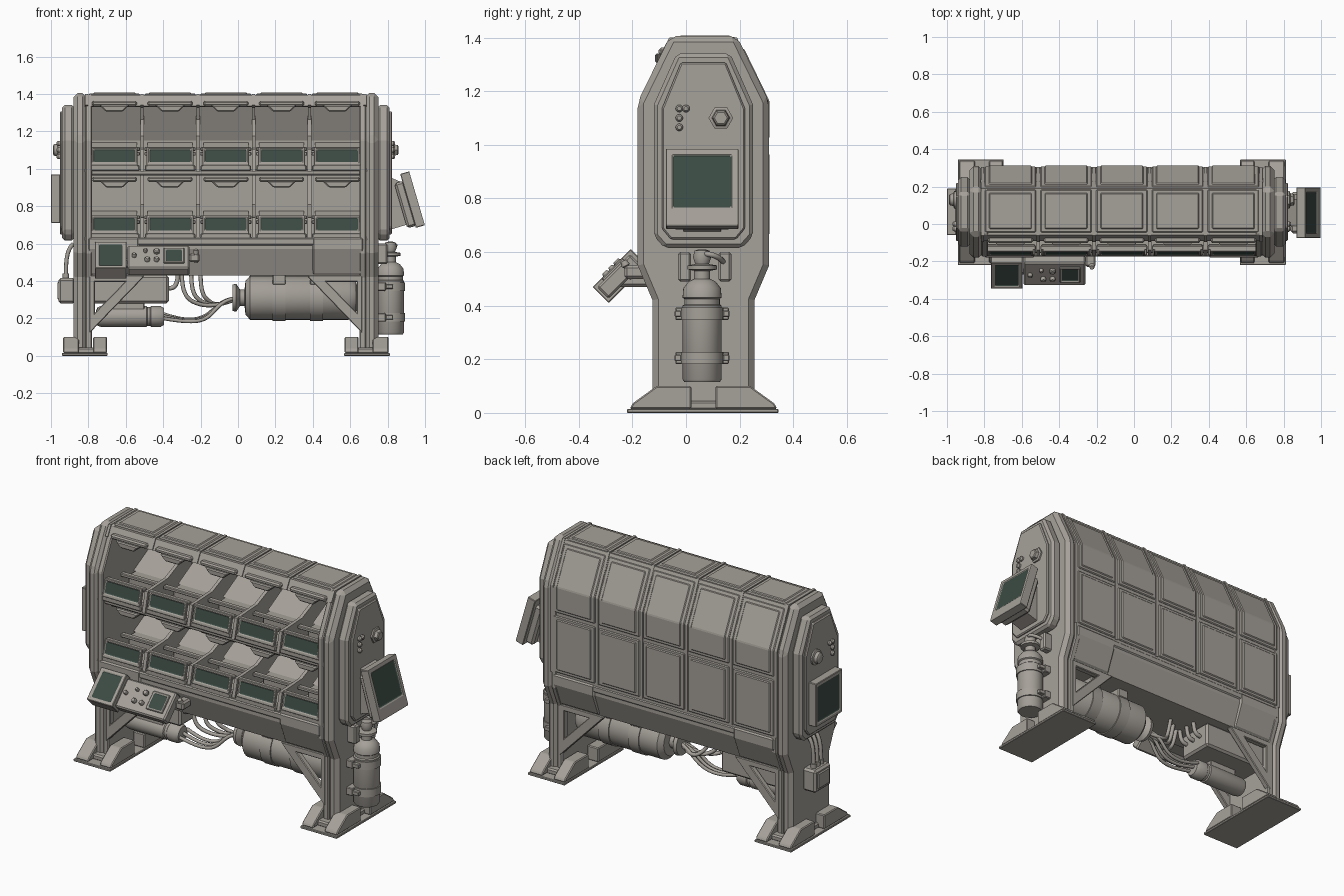
import bpy, bmesh, math
from mathutils import Matrix, Vector

if "Cube" in bpy.data.objects:
    bpy.data.objects.remove(bpy.data.objects["Cube"])

def material(name, col):
    m = bpy.data.materials.new(name)
    m.diffuse_color = (*col, 1)
    m.use_nodes = True
    m.node_tree.nodes["Principled BSDF"].inputs["Base Color"].default_value = m.diffuse_color
    return m

GREY = material("warm grey metal", (0.38, 0.355, 0.32))
GLASS = material("dark green glass", (0.045, 0.07, 0.058))
XC, YC = -0.065, 0.065                      # centre of the hull
BAYS = [XC + (i - 2) * 0.298 for i in range(5)]
SIDES = ((-1, "left"), (1, "right"))

def finish(name, bm, bev=0.0, smooth=False, segs=1):
    bmesh.ops.recalc_face_normals(bm, faces=bm.faces)
    me = bpy.data.meshes.new(name)
    bm.to_mesh(me)
    bm.free()
    me.materials.append(GREY)
    me.materials.append(GLASS)
    ob = bpy.data.objects.new(name, me)
    bpy.context.collection.objects.link(ob)
    if bev:
        b = ob.modifiers.new("edge", 'BEVEL')
        b.width, b.segments = bev, segs
        b.limit_method, b.angle_limit = 'ANGLE', math.radians(25)
    if smooth:
        bpy.ops.object.select_all(action='DESELECT')
        bpy.context.view_layer.objects.active = ob
        ob.select_set(True)
        bpy.ops.object.shade_smooth_by_angle(angle=math.radians(35))
    return ob

def box(name, x, y, z, bev=0.0, M=None):
    bm = bmesh.new()
    bmesh.ops.create_cube(bm, size=1)
    for v in bm.verts:
        v.co = Vector([(r[0] + r[1]) / 2 + c * (r[1] - r[0]) for r, c in zip((x, y, z), v.co)])
    if M:
        bm.transform(M)
    return finish(name, bm, bev)

def prism(name, pts, a, b, axis='x', bev=0.0):
    """Extrude a (y,z) profile along x, or an (x,z) profile along y."""
    bm = bmesh.new()
    f = bm.faces.new([bm.verts.new((a, p, q) if axis == 'x' else (p, a, q)) for p, q in pts])
    ext = bmesh.ops.extrude_face_region(bm, geom=[f])['geom']
    d = (b - a, 0, 0) if axis == 'x' else (0, b - a, 0)
    bmesh.ops.translate(bm, vec=d, verts=[g for g in ext if isinstance(g, bmesh.types.BMVert)])
    return finish(name, bm, bev)

def lathe(name, prof, loc, axis, n=32):
    """Turn (radius, height) points around an axis through loc."""
    bm = bmesh.new()
    rings = [[bm.verts.new((r * math.cos(2 * math.pi * k / n), r * math.sin(2 * math.pi * k / n), h))
              for k in range(n)] for r, h in prof]
    for p, q in zip(rings, rings[1:]):
        for k in range(n):
            bm.faces.new((p[k], p[(k + 1) % n], q[(k + 1) % n], q[k]))
    bm.faces.new(rings[0])
    bm.faces.new(rings[-1])
    bm.transform(Matrix.Translation(loc) @ Vector(axis).to_track_quat('Z', 'Y').to_matrix().to_4x4())
    return finish(name, bm, smooth=True)

def tube(name, pts, r):
    cu = bpy.data.curves.new(name, 'CURVE')
    cu.dimensions, cu.bevel_depth, cu.bevel_resolution = '3D', r, 2
    s = cu.splines.new('NURBS')
    s.points.add(len(pts) - 1)
    for p, c in zip(s.points, pts):
        p.co = (*c, 1)
    s.use_endpoint_u, s.order_u, s.resolution_u = True, min(4, len(pts)), 6
    cu.materials.append(GREY)
    bpy.context.collection.objects.link(bpy.data.objects.new(name, cu))

def frame(right, up, loc):
    r, u = Vector(right).normalized(), Vector(up).normalized()
    return Matrix.Translation(loc) @ Matrix((r, u, r.cross(u))).transposed().to_4x4()

def monitor(name, M, w, h, d, rim, chin=0.0, bev=0.006):
    """Box with an inset dark screen on its local +z face."""
    bm = bmesh.new()
    bmesh.ops.create_cube(bm, size=1)
    for v in bm.verts:
        v.co = Vector((v.co.x * w, v.co.y * h, (v.co.z - 0.5) * d))
    bm.normal_update()
    top = max(bm.faces, key=lambda f: f.normal.z)
    bmesh.ops.inset_region(bm, faces=[top], thickness=rim)
    for v in top.verts:
        if v.co.y < 0:
            v.co.y += chin
    bmesh.ops.inset_region(bm, faces=[top], thickness=0.004, depth=-0.006)
    top.material_index = 1
    bm.transform(M)
    return finish(name, bm, bev)

# End plates with legs, side housings, feet, gussets
plate = [(-.125, .01), (-.125, .42), (-.18, .55), (-.18, 1.16), (-.06, 1.405),
         (.19, 1.405), (.31, 1.16), (.31, .55), (.255, .42), (.255, .01)]
house = [(-.12, .66), (-.12, 1.15), (-.035, 1.34), (.165, 1.34), (.25, 1.15), (.25, .66), (.21, .615), (-.08, .615)]
inner = [(YC + (y - YC) * .84, .975 + (z - .975) * .91) for y, z in house]
for s, n in SIDES:
    X = lambda d: XC + s * d
    prism(n + "_end_plate", plate, X(.745), X(.815), bev=.022)
    prism(n + "_inner_rim", [(YC + (y - YC) * .97, z * .995) for y, z in plate], X(.715), X(.75), bev=.006)
    prism(n + "_side_housing", house, X(.81), X(.875), bev=.014)
    prism(n + "_housing_cover", inner, X(.87), X(.888), bev=.006)
    box(n + "_foot_plate", sorted((X(.632), X(.877))), (-.22, .345), (0, .015), .003)
    for a, b in ((.635, .71), (.785, .87)):
        for m in (0, 1):
            w = [(-.21, .015), (-.2, .035), (-.11, .1), (.02, .1), (.02, .015)]
            prism(n + "_foot_wedge", [(2 * YC - y if m else y, z) for y, z in w], X(a), X(b), bev=.005)
    box(n + "_foot_block", sorted((X(.7), X(.83))), (-.16, .29), (.01, .045), .008)
    for y0, y1 in ((-.122, -.088), (.218, .252)):
        bars = [[(.73, .12), (.435, .425), (.51, .425), (.73, .2)], [(.73, .43), (.435, .43), (.47, .395), (.73, .395)],
                [(.73, .12), (.7, .15), (.7, .42), (.73, .42)]]
        for bar in bars:
            prism(n + "_gusset_bar", [(X(p), q) for p, q in bar], y0, y1, 'y', .004)

# Main hull: lower beam, open-fronted shell
beam = [(-.178, .635), (-.178, .57), (-.122, .43), (.252, .43), (.308, .57), (.308, .635)]
prism("lower_beam", [(YC + (y - YC) * .96, z) for y, z in beam], XC - .74, XC + .74)
box("beam_ledge", (XC - .73, XC + .73), (-.175, .305), (.585, .635), .012)
for s, n in SIDES:
    prism(n + "_beam_fairing", beam, XC + s * .46, XC + s * .74, bev=.012)
prism("hull_shell", [(-.09, 1.335), (-.06, 1.393), (.19, 1.393), (.3, 1.16), (.3, .62), (.275, .62),
                     (.275, 1.15), (.175, 1.37), (-.045, 1.37), (-.07, 1.33)], XC - .74, XC + .74)
box("middle_shelf", (XC - .74, XC + .74), (-.155, .29), (.965, .995), .006)

# Dividers and ribs between bays
for i in range(6):
    x = XC + (i - 2.5) * .298
    for z0 in (.63, .995):
        rib = [(-.168, z0 - .01), (-.14, z0 + .11), (.05, z0 + .12), (.19, z0 + .18), (.225, z0 + .335),
               (.28, z0 + .15), (.28, z0)]
        prism("bay_divider", rib, x - .01, x + .01)
    prism("roof_rib", [(-.095, 1.34), (-.062, 1.4), (.19, 1.4), (.304, 1.16), (.304, .64), (.26, .64), (.26, 1.15),
                       (.17, 1.355), (-.045, 1.355), (-.07, 1.325)], x - .008, x + .008)

# Bays: outer panels, trays, screens, lamps
up = (0, .25, .97)
for x in BAYS:
    for w, t in ((.137, 0), (.115, .005)):
        e = .018 if t else 0
        box("roof_panel", (x - w, x + w), (-.045 + e, .185 - e), (1.38, 1.402 + t), .006)
        prism("upper_back_panel", [(.202 + t + e / 2, 1.378 - e), (.307 + t, 1.162), (.307 + t, 1.005 + e),
                                   (.285, 1.005 + e), (.285, 1.155), (.185 + e / 2, 1.37 - e)], x - w, x + w, bev=.005)
        box("lower_back_panel", (x - w, x + w), (.285, .307 + t), (.645 + e, .985 - e), .005)
    for z0, top in ((.635, .965), (1.0, 1.37)):
        monitor("tray_front", frame((1, 0, 0), up, (x, -.16, z0 + .066)), .25, .105, .022, .018, .008, .004)
        box("tray_lower_lip", (x - .135, x + .135), (-.17, -.11), (z0 - .012, z0 + .02), .006)
        box("tray_top_bar", (x - .137, x + .137), (-.14, -.115), (z0 + .095, z0 + .115), .004)
        box("tray_floor_step", (x - .115, x + .115), (.06, .27), (z0 - .01, z0 + .06), .01)
        box("tray_cross_bar", (x - .137, x + .137), (.0, .03), (z0 + .07, z0 + .09), .004)
        prism("tray_back_slope", [(.12, z0 + .06), (.27, z0 + .14), (.28, z0 + .06)], x - .12, x + .12)
        y = -.09
        box("lamp_bar", (x - .12, x + .12), (y - .012, y + .05), (top - .035, top - .008), .008)
        prism("lamp_head", [(x - .08, top - .03), (x + .08, top - .03), (x + .045, top - .065), (x - .045, top - .065)],
              y - .025, y + .05, 'y', .006)

# Side screens, knobs
tilt = frame((0, 1, 0), (-.28, 0, .96), (.957, .06, .842))
monitor("right_screen", tilt, .27, .3, .05, .035, .045)
box("right_screen_back", (-.11, .11), (-.14, .11), (-.095, -.04), .012, tilt)
prism("right_screen_mount", [(.8, .67), (.8, .96), (.87, .93), (.9, .7)], -.01, .13, 'y')
flat = frame((0, -1, 0), (0, 0, 1), (-1.0, YC, .84))
monitor("left_screen", flat, .25, .26, .05, .03)
for s, n in SIDES:
    x0 = XC + s * .885
    lathe(n + "_main_knob", [(.046, 0), (.046, .012), (.034, .016), (.03, .034), (.024, .038)], (x0, .13, 1.1), (s, 0, 0), 6 if s > 0 else 16)
    for y, z in ((-.025, 1.135), (-.025, 1.1), (-.025, 1.065), (.0, 1.135)):
        lathe(n + "_small_knob", [(.014, 0), (.014, .012), (.008, .02)], (x0, y, z), (s, 0, 0), 12)

# Front console on an arm
def desk(x, z=0.0):
    return frame((1, 0, 0), (0, 1, 1), (x, -.272 - z * .7, .535 + z * .7))
monitor("console_screen", desk(-.68, .008), .17, .2, .085, .028)
box("console_panel", (-.165, .165), (-.09, .085), (-.065, -.004), .008, desk(-.425))
monitor("console_small_screen", desk(-.342, .006), .11, .11, .02, .014)
for dx, dy, r in ((-.13, .0, .012), (-.06, -.03, .014), (-.01, -.03, .014), (-.01, .03, .016), (-.07, .035, .01)):
    lathe("console_knob", [(r, -.006), (r, .01), (r * .7, .016)], desk(-.425) @ Vector((dx, dy, 0)), (0, -1, 1), 12)
box("console_arm", (-.62, -.33), (-.27, -.13), (.47, .52), .01)
box("console_handle_base", (-.26, -.205), (-.23, -.15), (.5, .55), .01)
lathe("console_handle", [(.01, 0), (.01, .05), (.016, .055), (.012, .075)], (-.225, -.2, .5), (0, -.5, 1), 12)

# Upright gas bottle on the right leg
lathe("gas_bottle", [(.066, .115), (.073, .125), (.073, .4), (.066, .405), (.066, .425), (.073, .43), (.07, .465),
                     (.05, .49), (.03, .5), (.03, .53), (.055, .535), (.055, .55), (.025, .555), (.034, .58), (.028, .605), (.012, .61)],
      (.815, .06, 0), (0, 0, 1))
for z in (.205, .37):
    lathe("bottle_strap", [(.079, -.023), (.079, .023)], (.815, .06, z), (0, 0, 1))
    box("strap_bracket", (.74, .79), (-.04, .16), (z - .023, z + .023), .004)
    for y in (-.03, .15):
        box("strap_clamp", (.79, .83), (y - .012, y + .012), (z - .012, z + .012), .003)
for y in (-.005, .145):
    box("bottle_side_bracket", (.74, .8), (y - .024, y + .024), (.49, .6), .008)
tube("bottle_hose", [(.815, .06, .59), (.87, .08, .6), (.84, .14, .58), (.76, .145, .55)], .01)

# Left junction box with pipes
box("junction_box", (-.96, -.87), (-.01, .14), (.28, .415), .012)
box("junction_box_cover", (-.966, -.95), (.01, .12), (.3, .395), .006)
for y in (.03, .065, .1):
    tube("junction_pipe", [(-.92, y, .41), (-.92, y, .5), (-.92, y, .56), (-.88, y, .6)], .011)
    lathe("pipe_collar", [(.017, 0), (.017, .03)], (-.92, y, .41), (0, 0, 1), 12)

# Underslung tank, small cylinder, equipment box and hoses
lathe("large_tank", [(.055, -.02), (.07, -.02), (.075, 0), (.045, .02), (.045, .045), (.09, .05), (.118, .075), (.118, .6),
                     (.09, .64), (.03, .655)], (-.01, YC, .31), (1, 0, 0))
for x in (.22, .42):
    lathe("tank_strap", [(.124, -.035), (.124, .035)], (x, YC, .31), (1, 0, 0))
    box("tank_hanger", (x - .035, x + .035), (-.04, .17), (.38, .44), .005)
lathe("small_cylinder", [(.03, 0), (.05, .01), (.056, .03), (.056, .27), (.05, .275), (.05, .29), (.056, .295), (.056, .345), (.045, .365)],
      (-.76, .04, .21), (1, 0, 0))
box("equipment_box", (-.8, -.37), (-.02, .2), (.28, .43), .012)
box("cylinder_cradle", (-.68, -.5), (.0, .08), (.24, .29), .004)
for k in range(3):
    y = .015 + .035 * k
    tube("tank_hose", [(-.4, y, .2 + .012 * k), (-.28, y - .01, .18), (-.14, y, .17 + .015 * k), (-.1, y + .02, .3), (0, YC, .31)], .01)
    tube("box_hose", [(-.3 + .05 * k, y, .44), (-.3 + .05 * k, y - .03, .33), (-.24 + .04 * k, y, .27 + .015 * k), (-.12, y + .03, .26), (-.02, YC, .3)], .011)
    tube("valve_pipe", [(-.38, .02 + .06 * k, .36), (-.34, .02 + .06 * k, .36), (-.325, .02 + .06 * k, .37), (-.32, .02 + .06 * k, .44)], .012)

# Turn hose curves into meshes
bpy.ops.object.select_all(action='DESELECT')
for ob in [o for o in bpy.data.objects if o.type == 'CURVE']:
    ob.select_set(True)
    bpy.context.view_layer.objects.active = ob
bpy.ops.object.convert(target='MESH')
